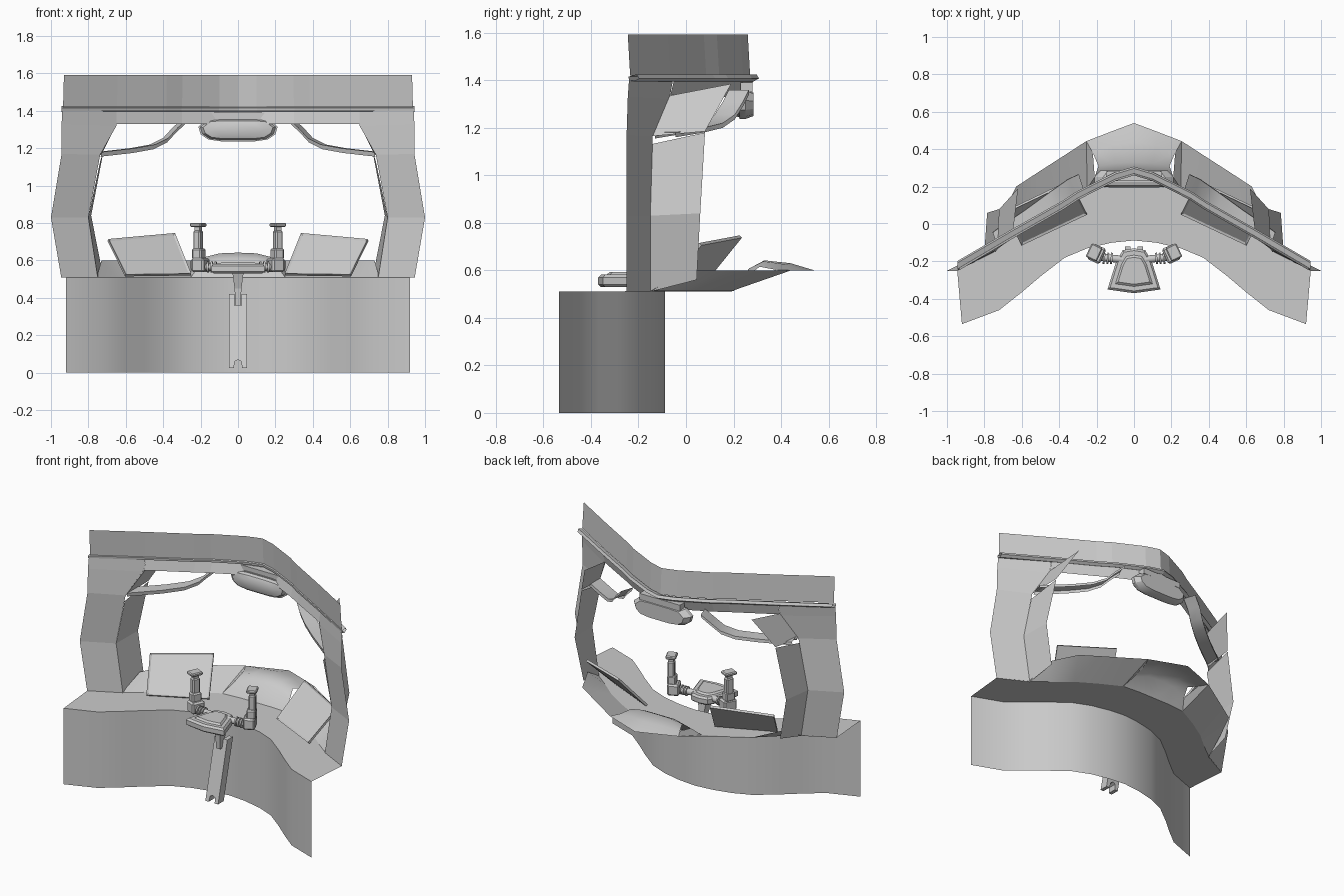
import bpy, bmesh, math
from mathutils import Vector, Matrix

if "Cube" in bpy.data.objects:
    bpy.data.objects.remove(bpy.data.objects["Cube"])


def finish(name, bm, mirror=False, smooth=None):
    bmesh.ops.recalc_face_normals(bm, faces=bm.faces)
    me = bpy.data.meshes.new(name)
    bm.to_mesh(me)
    bm.free()
    ob = bpy.data.objects.new(name, me)
    bpy.context.collection.objects.link(ob)
    if mirror:
        m = ob.modifiers.new("mirror", 'MIRROR')
        m.merge_threshold = 0.0005
    if smooth:
        bpy.ops.object.select_all(action='DESELECT')
        ob.select_set(True)
        bpy.context.view_layer.objects.active = ob
        bpy.ops.object.shade_smooth_by_angle(angle=math.radians(smooth))
    return ob


def loft(name, rows, mirror=True, smooth=None, closed=False, caps=False):
    """Skin a list of equally long point rows."""
    bm = bmesh.new()
    vs = [[bm.verts.new(p) for p in r] for r in rows]
    n = len(rows[0])
    for a, b in zip(vs, vs[1:]):
        for i in range(n if closed else n - 1):
            j = (i + 1) % n
            bm.faces.new((a[i], a[j], b[j], b[i]))
    if caps:
        bm.faces.new(vs[0])
        bm.faces.new(vs[-1])
    return finish(name, bm, mirror, smooth)


def at_z(plan, z, dy=0.0):
    return [(x, y + dy, z) for x, y in plan]


def block(name, loc, size, rz=0.0, bevel=0.0, mirror=True):
    bm = bmesh.new()
    mat = Matrix.Translation(loc) @ Matrix.Rotation(rz, 4, 'Z') @ Matrix.Diagonal((*size, 1))
    bmesh.ops.create_cube(bm, size=1, matrix=mat)
    if bevel:
        bmesh.ops.bevel(bm, geom=bm.edges[:], offset=bevel, segments=1, affect='EDGES')
    return finish(name, bm, mirror)


def rod(name, a, b, r, mirror=True):
    a, b = Vector(a), Vector(b)
    d = b - a
    bm = bmesh.new()
    mat = Matrix.Translation((a + b) / 2) @ d.to_track_quat('Z', 'Y').to_matrix().to_4x4()
    bmesh.ops.create_cone(bm, cap_ends=True, segments=12, radius1=r, radius2=r,
                          depth=d.length, matrix=mat)
    return finish(name, bm, mirror, 40)


# curved front wall and dashboard floor
wall = [(0, -.088), (.12, -.1), (.25, -.13), (.37, -.18), (.5, -.28), (.6, -.365), (.72, -.46), (.92, -.535)]
fold = [(0, .2), (.12, .2), (.25, .19), (.4, .11), (.53, .03), (.65, -.07), (.755, -.15), (.945, -.25)]
loft("front_wall", [at_z(wall, 0), at_z(wall, .51)], smooth=20)
loft("dashboard_floor", [at_z(wall, .51), at_z(fold, .512)])

# raised rear of the dashboard: sloping sides and centre cowl
rim = [(.255, .443), (.38, .362), (.52, .272), (.63, .2), (.73, 0)]
loft("dashboard_side", [at_z(fold[2:7], .512), at_z(rim, .6)], smooth=20)
loft("dashboard_cowl", [
    at_z([(0, .2), (.12, .2), (.25, .19)], .512),
    [(0, .27, .61), (.1, .265, .607), (.21, .25, .57)],
    [(0, .33, .642), (.1, .325, .638), (.19, .31, .615)],
    [(0, .44, .63), (.12, .42, .625), (.22, .38, .602)],
    at_z([(0, .54), (.128, .492), (.255, .443)], .6)], smooth=50)
loft("cowl_side", [[(.25, .19, .512), (.255, .443, .6)], [(.21, .25, .57), (.22, .38, .602)]])

# side pillars with their inner returns
loft("pillar_front", [
    [(.75, -.15, .51), (.945, -.25, .51)],
    [(.80, -.15, .83), (1.0, -.25, .83)],
    [(.737, -.14, 1.165), (.943, -.25, 1.17)],
    [(.65, -.07, 1.32), (.943, -.245, 1.33)],
    [(.65, -.055, 1.4), (.94, -.24, 1.4)]])
loft("pillar_return", [
    [(.75, -.15, .51), (.73, .045, .56)],
    [(.80, -.15, .83), (.785, .06, .84)],
    [(.737, -.15, 1.13), (.72, .08, 1.18)]])
loft("corner_flap", [
    [(.737, -.14, 1.165), (.72, .08, 1.185)],
    [(.65, -.07, 1.335), (.62, .19, 1.385)]])

# header: lower strip, projecting ledge, upper band
head = [(0, .285), (.1, .255), (.3, .155), (.385, .1), (.65, -.05), (.94, -.22)]
lower = [(0, .255), (.1, .23), (.3, .13), (.385, .08), (.65, -.068)]
loft("header_strip", [at_z(lower, 1.33), at_z(head[:5], 1.4)])
ledge = [(x * 1.005, y) for x, y in head]
loft("header_ledge", [at_z(ledge, 1.395), at_z(ledge, 1.4, -.02), at_z(ledge, 1.415, -.022),
                      at_z(ledge, 1.425, .012), at_z(ledge, 1.408, .022), at_z(ledge, 1.395)])
loft("header_band", [at_z([(x * .995, y - .015) for x, y in head], 1.42),
                     at_z([(x * .99, y - .025) for x, y in head], 1.592)])

# curved ribbons under the header
path = [(.735, -.13, 1.155), (.56, -.01, 1.175), (.45, .07, 1.195), (.38, .12, 1.23),
        (.33, .155, 1.285), (.275, .18, 1.335)]
loft("header_ribbon", [
    path,
    [(x - .008, y, z + .025) for x, y, z in path],
    [(x + .02, y + .085, z + .025) for x, y, z in path],
    [(x + .025, y + .085, z + .005) for x, y, z in path]], smooth=40)

# overhead pod in the middle
half = [(.09, 1.237), (.16, 1.247), (.2, 1.275), (.212, 1.315), (.165, 1.355), (.08, 1.36)]
ring = half + [(-x, z) for x, z in reversed(half)]


def pod(s, t, y):
    return [(x * s, y, 1.3 + (z - 1.3) * t) for x, z in ring]


loft("overhead_pod", [pod(.6, .45, .195), pod(.88, .78, .205), pod(.95, .9, .225), pod(1, 1, .225),
                      pod(1, 1, .25), pod(.85, .8, .285)],
     mirror=False, smooth=30, closed=True, caps=True)
block("pod_mount", (0, .255, 1.37), (.3, .05, .04), mirror=False)

# framed side screens
bm = bmesh.new()
c = [Vector(p) for p in ((.25, .05, .53), (.6, -.115, .525), (.693, .055, .715), (.337, .225, .747))]
n = (c[1] - c[0]).cross(c[3] - c[0]).normalized()
if n.z < 0:
    n = -n
f = [bm.verts.new(p) for p in c]
b = [bm.verts.new(p - n * .015) for p in c]
front = bm.faces.new(f)
bm.faces.new(b)
for i in range(4):
    j = (i + 1) % 4
    bm.faces.new((f[i], f[j], b[j], b[i]))
bmesh.ops.recalc_face_normals(bm, faces=bm.faces)
bmesh.ops.inset_individual(bm, faces=[front], thickness=.015)
for v in front.verts:
    v.co -= n * .007
finish("side_screen", bm, True)

# yoke hub with a raised pad
hub = [(-.06, -.14), (-.095, -.2), (-.142, -.35), (0, -.37), (.142, -.35), (.095, -.2), (.06, -.14), (0, -.13)]


def hub_row(s, z):
    return [(x * s, -.25 + (y + .25) * s, z) for x, y in hub]


loft("yoke_hub", [hub_row(.9, .53), hub_row(1, .54), hub_row(1, .57), hub_row(.9, .582),
                  hub_row(.7, .582), hub_row(.6, .592)], mirror=False, closed=True, caps=True)

# yoke arms and grips
rod("yoke_arm", (.06, -.19, .565), (.2, -.175, .565), .02)
for k in range(3):
    x = .115 + k * .02
    rod("arm_collar", (x, -.184, .565), (x + .01, -.183, .565), .03)
A = math.radians(25)
block("grip_base", (.2, -.16, .575), (.075, .09, .075), A, .01)
block("grip_lower", (.21, -.155, .635), (.055, .065, .06), A, .008)
block("grip_stick", (.213, -.15, .7), (.042, .05, .12), A, .008)
block("grip_neck", (.213, -.15, .77), (.03, .034, .03), A)
block("grip_head", (.213, -.152, .79), (.065, .08, .022), A, .006)

# tilted column: neck and forked blade
loft("column_neck", [
    [(-.03, -.24, .535), (.03, -.24, .535), (.03, -.17, .535), (-.03, -.17, .535)],
    [(-.018, -.215, .45), (.018, -.215, .45), (.018, -.16, .45), (-.018, -.16, .45)],
    [(-.015, -.21, .36), (.015, -.21, .36), (.015, -.16, .36), (-.015, -.16, .36)]],
    mirror=False, closed=True, caps=True)
blade = [(.018, .06), (.022, .025), (.047, .025), (.047, .42), (.018, .42), (.018, .36), (0, .36), (0, .07)]
loft("column_blade", [[(x, -.285 + z * .25, z) for x, z in blade],
                      [(x, -.225 + z * .25, z) for x, z in blade]], closed=True, caps=True)
